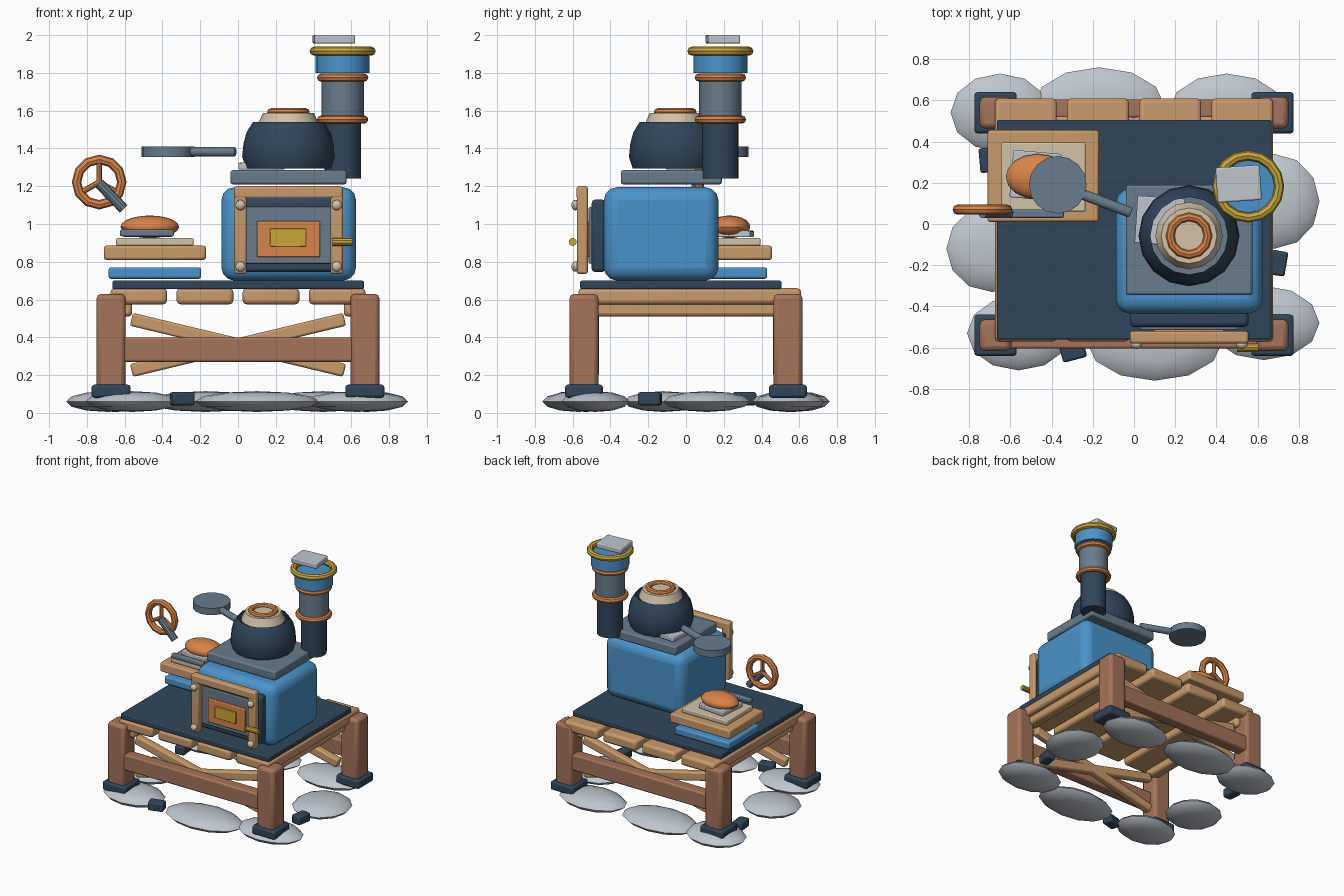
import bpy, bmesh, math
from mathutils import Vector, Matrix

if "Cube" in bpy.data.objects:
    bpy.data.objects.remove(bpy.data.objects["Cube"], do_unlink=True)


def material(name, hex_code):
    srgb = [int(hex_code[i:i + 2], 16) / 255 for i in (0, 2, 4)]
    color = [c / 12.92 if c < 0.04 else ((c + 0.055) / 1.055) ** 2.4 for c in srgb] + [1]
    mat = bpy.data.materials.new(name)
    mat.use_nodes = True
    mat.diffuse_color = color
    mat.node_tree.nodes["Principled BSDF"].inputs["Base Color"].default_value = color
    return mat


brown = material("brown_wood", "A5735A")
tan = material("tan_wood", "C99B6B")
dark = material("dark_iron", "30465A")
slate = material("slate_metal", "687C8C")
blue = material("blue_enamel", "4A94CB")
orange = material("copper_orange", "D98447")
yellow = material("brass_yellow", "CBA838")
grey = material("pale_grey", "BFC6CE")
beige = material("beige", "D2C3A8")


def finish(name, bm, mat, matrix=Matrix(), bevel=0, segments=2):
    """Turn a bmesh into a named, coloured, smooth-by-angle object."""
    mesh = bpy.data.meshes.new(name)
    bmesh.ops.recalc_face_normals(bm, faces=bm.faces)
    bm.to_mesh(mesh)
    bm.free()
    mesh.materials.append(mat)
    obj = bpy.data.objects.new(name, mesh)
    bpy.context.collection.objects.link(obj)
    obj.matrix_world = matrix
    if bevel:
        mod = obj.modifiers.new("bevel", "BEVEL")
        mod.width, mod.segments = bevel, segments
    bpy.ops.object.select_all(action="DESELECT")
    obj.select_set(True)
    bpy.context.view_layer.objects.active = obj
    bpy.ops.object.shade_smooth_by_angle(angle=math.radians(35))
    return obj


def box(name, mat, xs, ys, zs, bevel=0.012, turn=0, axis="Z", segments=2):
    """Bevelled box from its ranges, turned about its own centre."""
    bm = bmesh.new()
    bmesh.ops.create_cube(bm, size=1)
    ranges = (xs, ys, zs)
    bmesh.ops.scale(bm, verts=bm.verts, vec=[b - a for a, b in ranges])
    center = Vector([(a + b) / 2 for a, b in ranges])
    spin = Matrix.Rotation(math.radians(turn), 4, axis)
    return finish(name, bm, mat, Matrix.Translation(center) @ spin, bevel, segments)


def rod(name, mat, start, end, r1, r2=None, sides=16, capped=True, bevel=0):
    """Cylinder or cone between two points."""
    start, end = Vector(start), Vector(end)
    bm = bmesh.new()
    bmesh.ops.create_cone(bm, cap_ends=capped, segments=sides, radius1=r1,
                          radius2=r1 if r2 is None else r2, depth=(end - start).length)
    turn = (end - start).to_track_quat("Z", "Y").to_matrix().to_4x4()
    return finish(name, bm, mat, Matrix.Translation((start + end) / 2) @ turn, bevel)


def ball(name, mat, center, radii, sides=16, rings=10, turn=0):
    bm = bmesh.new()
    bmesh.ops.create_uvsphere(bm, u_segments=sides, v_segments=rings, radius=1)
    bmesh.ops.scale(bm, verts=bm.verts, vec=radii)
    return finish(name, bm, mat,
                  Matrix.Translation(center) @ Matrix.Rotation(math.radians(turn), 4, "Z"))


def lathe(name, mat, center, profile, sides=16, closed=False, tilt=0):
    """Revolve (radius, height) points about a vertical axis."""
    bm = bmesh.new()
    verts = [bm.verts.new((r, 0, z)) for r, z in profile]
    edges = [bm.edges.new(pair) for pair in zip(verts, verts[1:])]
    if closed:
        edges.append(bm.edges.new((verts[-1], verts[0])))
    bmesh.ops.spin(bm, geom=verts + edges, cent=(0, 0, 0), axis=(0, 0, 1),
                   angle=math.tau, steps=sides)
    bmesh.ops.remove_doubles(bm, verts=bm.verts, dist=0.0001)
    return finish(name, bm, mat,
                  Matrix.Translation(center) @ Matrix.Rotation(math.radians(tilt), 4, "X"))


def ring(name, mat, center, major, minor, sides=16, tilt=0):
    circle = [(major + minor * math.cos(k * math.tau / 8), minor * math.sin(k * math.tau / 8))
              for k in range(8)]
    return lathe(name, mat, center, circle, sides, True, tilt)


# Flat stones around the base: centre x, y and radii
stones = {
    "left": (-0.69, -0.12, 0.22, 0.21), "back_left": (-0.65, 0.54, 0.24, 0.19),
    "back_middle": (-0.17, 0.57, 0.32, 0.19), "back_right": (0.45, 0.55, 0.28, 0.18),
    "right": (0.68, 0.11, 0.22, 0.23), "front_right": (0.63, -0.48, 0.27, 0.18),
    "front_middle": (0.1, -0.57, 0.33, 0.19), "front_left": (-0.56, -0.53, 0.25, 0.18),
}
for place, (x, y, rx, ry) in stones.items():
    ball("stone_" + place, grey, (x, y, 0.06), (rx, ry, 0.055), 12, 6)

# Small dark wedges between the stones
for place, x, y, turn in (("front", -0.295, -0.62, 15), ("right", 0.7, -0.19, 80),
                          ("left", -0.71, 0.31, 95)):
    box("wedge_" + place, dark, (x - 0.06, x + 0.06), (y - 0.04, y + 0.04), (0.04, 0.11),
        turn=turn)

# Table legs with feet, long rails, crossed braces and side beams
for side, sx in (("left", 1), ("right", -1)):
    x = 0.672 * sx
    for end, y in (("front", -0.54), ("back", 0.54)):
        box(f"{end}_{side}_leg", brown, (x - 0.077, x + 0.077), (y - 0.077, y + 0.077),
            (0.09, 0.63), 0.025)
        box(f"{end}_{side}_foot", dark, (x - 0.103, x + 0.103), (y - 0.1, y + 0.1),
            (0.08, 0.15), 0.015)
        inner = y * 0.91
        box(f"{end}_{side}_brace", tan, (-0.58, 0.58), (inner - 0.03, inner + 0.03),
            (0.325, 0.395), turn=13.5 * sx, axis="Y")
    box(f"{side}_beam", tan, (0.6 * sx - 0.04, 0.6 * sx + 0.04), (-0.54, 0.54),
        (0.51, 0.59), 0.02)
for end, y in (("front", -0.56), ("back", 0.56)):
    box(end + "_rail", brown, (-0.62, 0.62), (y - 0.045, y + 0.045), (0.27, 0.4))

# Tabletop boards under a dark slab
for i in range(4):
    x = 0.35 * (i - 1.5)
    box(f"table_board_{i + 1}", tan, (x - 0.15, x + 0.15), (-0.57, 0.61), (0.575, 0.66), 0.02)
box("table_slab", dark, (-0.665, 0.667), (-0.56, 0.505), (0.655, 0.7), 0.008)

# Stove body and hot plate
box("stove_body", blue, (-0.088, 0.625), (-0.435, 0.172), (0.7, 1.195), 0.07, segments=3)
box("hot_plate", slate, (-0.04, 0.575), (-0.345, 0.19), (1.21, 1.285))
box("pot_mat", grey, (0.01, 0.24), (-0.1, 0.13), (1.288, 1.325), 0.006, turn=-4)

# Stove door, from the back layer to the front
box("door_back", dark, (-0.02, 0.555), (-0.5, -0.425), (0.745, 1.13), 0.02)
box("door_panel", slate, (0.03, 0.505), (-0.515, -0.49), (0.79, 1.09), 0.006)
box("door_copper_plate", orange, (0.1, 0.435), (-0.535, -0.51), (0.825, 1.015), 0.006)
box("door_window", yellow, (0.17, 0.36), (-0.545, -0.53), (0.88, 0.975), 0.004)
box("door_frame_top", tan, (-0.02, 0.555), (-0.58, -0.52), (1.135, 1.2))
for side, x in (("right", 0.013), ("left", 0.523)):
    box(f"door_frame_{side}", tan, (x - 0.033, x + 0.033), (-0.578, -0.52), (0.735, 1.19))
    for level, z in (("lower", 0.775), ("upper", 1.1)):
        ball(f"{level}_{side}_bolt", beige, (x, -0.585, z), (0.028, 0.022, 0.028), 10, 6)
rod("door_latch", yellow, (0.5, -0.6, 0.905), (0.605, -0.6, 0.905), 0.021, sides=10)

# Open pot with a lid and a ring handle
pot = (0.267, -0.057, 1.295)
lathe("pot", dark, pot, [(0.225, 0), (0.245, 0.06), (0.238, 0.13), (0.222, 0.19), (0.188, 0.245)])
rod("pot_lid", beige, (pot[0], pot[1], 1.525), (pot[0], pot[1], 1.588), 0.163, 0.135)
ring("lid_ring", orange, (pot[0], pot[1], 1.592), 0.092, 0.021, 12)

# Chimney
cx, cy = 0.554, 0.182
for name, mat, low, high, radius in (
        ("chimney_base", dark, 1.24, 1.55, 0.097), ("chimney_pipe", slate, 1.55, 1.78, 0.112),
        ("chimney_cup", blue, 1.8, 1.9, 0.143)):
    rod(name, mat, (cx, cy, low), (cx, cy, high), radius)
ring("chimney_lower_ring", orange, (cx, cy, 1.553), 0.115, 0.021)
ring("chimney_upper_ring", orange, (cx, cy, 1.775), 0.115, 0.021)
ring("chimney_rim", yellow, (cx, cy, 1.915), 0.151, 0.024)
box("chimney_cap", grey, (0.4, 0.615), (0.11, 0.28), (1.955, 2), 0.008, turn=4)

# Frying pan
rod("pan", slate, (-0.37, 0.19, 1.355), (-0.37, 0.19, 1.41), 0.14)
rod("pan_handle", slate, (-0.28, 0.155, 1.383), (-0.015, 0.055, 1.383), 0.027, sides=10, bevel=0.006)

# Serving boards with bread
box("blue_block", blue, (-0.685, -0.195), (0.03, 0.43), (0.71, 0.77))
box("tray_board", tan, (-0.71, -0.17), (0.01, 0.455), (0.81, 0.885))
box("tray_cloth", beige, (-0.645, -0.235), (0.06, 0.395), (0.885, 0.925), 0.008)
box("bread_plate", grey, (-0.595, -0.36), (0.12, 0.35), (0.93, 0.965), 0.006, turn=-5)
box("tray_knife", slate, (-0.625, -0.34), (0.03, 0.07), (0.935, 0.97), 0.008)
ball("bread", orange, (-0.467, 0.23, 0.985), (0.155, 0.11, 0.06))

# Hand wheel with three spokes and a shaft
hub = Vector((-0.735, 0.07, 1.222))
ring("wheel_rim", orange, hub, 0.12, 0.025, 12, 90)
for i in range(3):
    angle = math.radians(90 + 120 * i)
    tip = hub + 0.12 * Vector((math.cos(angle), 0, math.sin(angle)))
    rod(f"wheel_spoke_{i + 1}", orange, hub, tip, 0.015, sides=8)
rod("wheel_shaft", slate, (-0.735, 0.055, 1.215), (-0.605, 0.055, 1.08), 0.028, sides=10)
